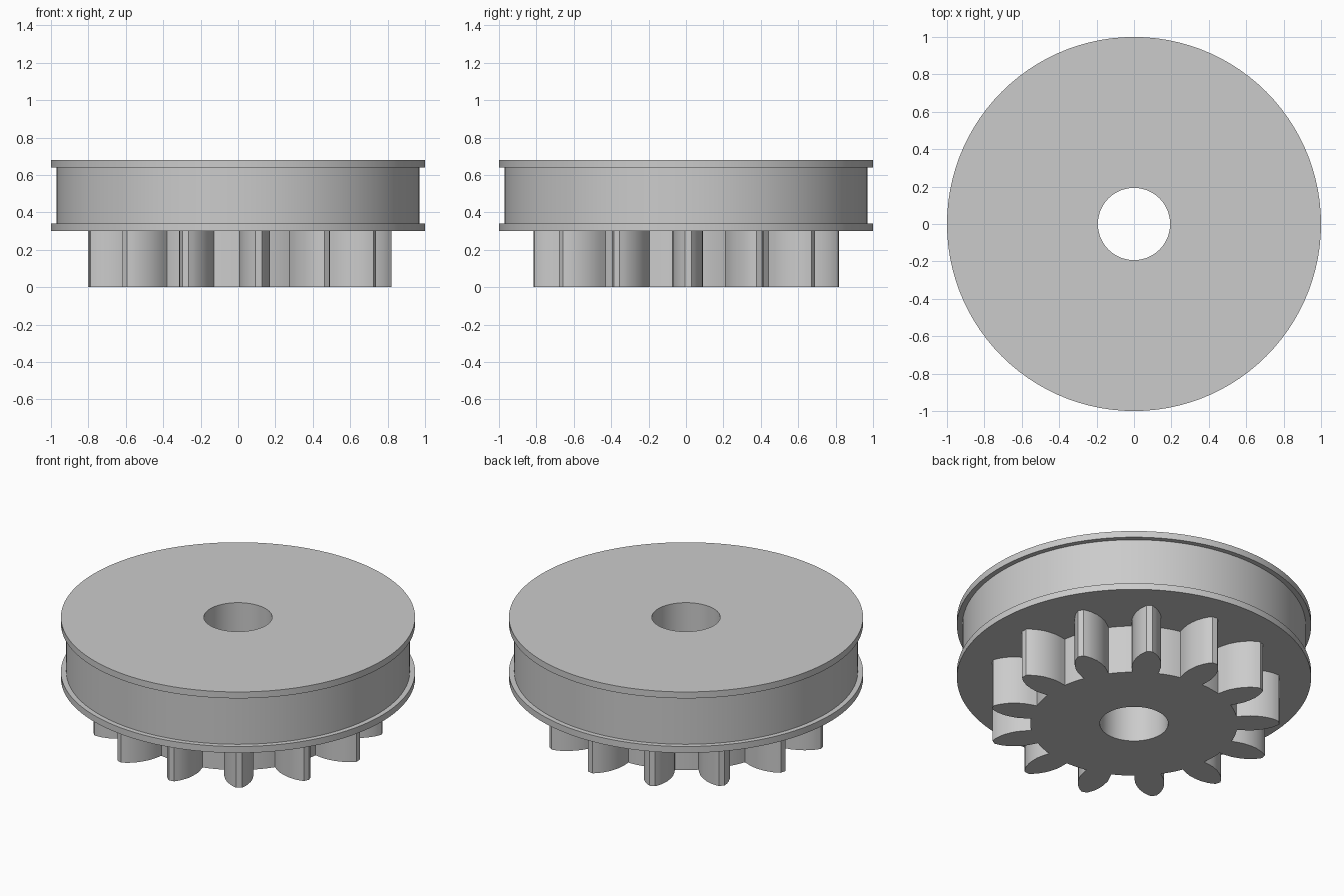
import bpy
import bmesh
from math import cos, sin, atan2, radians, pi
from mathutils import Matrix, Vector

if "Cube" in bpy.data.objects:
    bpy.data.objects.remove(bpy.data.objects["Cube"], do_unlink=True)

TEETH = 13
SEGMENTS = TEETH * 8
BORE = 0.193
ROOT = 0.585
GEAR_HEIGHT = 0.3
PHASE = radians(0.8)

grey = bpy.data.materials.new("plain grey")
grey.use_nodes = True
grey.diffuse_color = (0.6, 0.6, 0.6, 1)
grey.node_tree.nodes["Principled BSDF"].inputs["Base Color"].default_value = (0.6, 0.6, 0.6, 1)


def finish(name, bm):
    """Turn a bmesh into a smooth-shaded object with crisp edges."""
    bmesh.ops.remove_doubles(bm, verts=bm.verts, dist=0.0002)
    bmesh.ops.recalc_face_normals(bm, faces=bm.faces)
    mesh = bpy.data.meshes.new(name)
    bm.to_mesh(mesh)
    bm.free()
    mesh.materials.append(grey)
    obj = bpy.data.objects.new(name, mesh)
    bpy.context.collection.objects.link(obj)
    bpy.ops.object.select_all(action='DESELECT')
    obj.select_set(True)
    bpy.context.view_layer.objects.active = obj
    bpy.ops.object.shade_smooth_by_angle(angle=radians(25))
    return obj


# Flanged drum: closed radius/height profile spun about z
bm = bmesh.new()
profile = [(BORE, 0.3), (1, 0.3), (1, 0.34), (0.97, 0.34),
           (0.97, 0.64), (1, 0.64), (1, 0.68), (BORE, 0.68)]
verts = [bm.verts.new((r, 0, z)) for r, z in profile]
edges = [bm.edges.new((verts[i - 1], v)) for i, v in enumerate(verts)]
bmesh.ops.spin(bm, geom=verts + edges, cent=(0, 0, 0), axis=(0, 0, 1),
               angle=2 * pi, steps=SEGMENTS, use_merge=True)
finish("flanged_drum", bm)

# Tooth flank: radius and half width from root to tip
flank = [(0.58, 0.074), (0.62, 0.08), (0.66, 0.083), (0.70, 0.078),
         (0.74, 0.068), (0.78, 0.049), (0.80, 0.035), (0.82, 0.017)]


def arc(radius, start, end, steps):
    angles = [start + (end - start) * i / steps for i in range(steps + 1)]
    return [Vector((radius * cos(a), radius * sin(a), 0)) for a in angles]


# One gear sector: root arc, tooth, root arc, then back along the bore
half = pi / TEETH
foot = atan2(flank[0][1], flank[0][0])
sector = arc(ROOT, -half, -foot, 3)[:-1]
sector += [Vector((r, -w, 0)) for r, w in flank]
sector += [Vector((r, w, 0)) for r, w in reversed(flank)]
sector += arc(ROOT, foot, half, 3)[1:]
sector += arc(BORE, half, -half, SEGMENTS // TEETH)

# Gear: repeat the sector, then raise its outline up to the drum
bm = bmesh.new()
for i in range(TEETH):
    turn = Matrix.Rotation(PHASE + 2 * half * i, 3, 'Z')
    bm.faces.new([bm.verts.new(turn @ p) for p in reversed(sector)])
bmesh.ops.remove_doubles(bm, verts=bm.verts, dist=0.0002)
outline = [e for e in bm.edges if e.is_boundary]
walls = bmesh.ops.extrude_edge_only(bm, edges=outline)["geom"]
bmesh.ops.translate(bm, vec=(0, 0, GEAR_HEIGHT),
                    verts=[g for g in walls if isinstance(g, bmesh.types.BMVert)])
finish("gear", bm)
